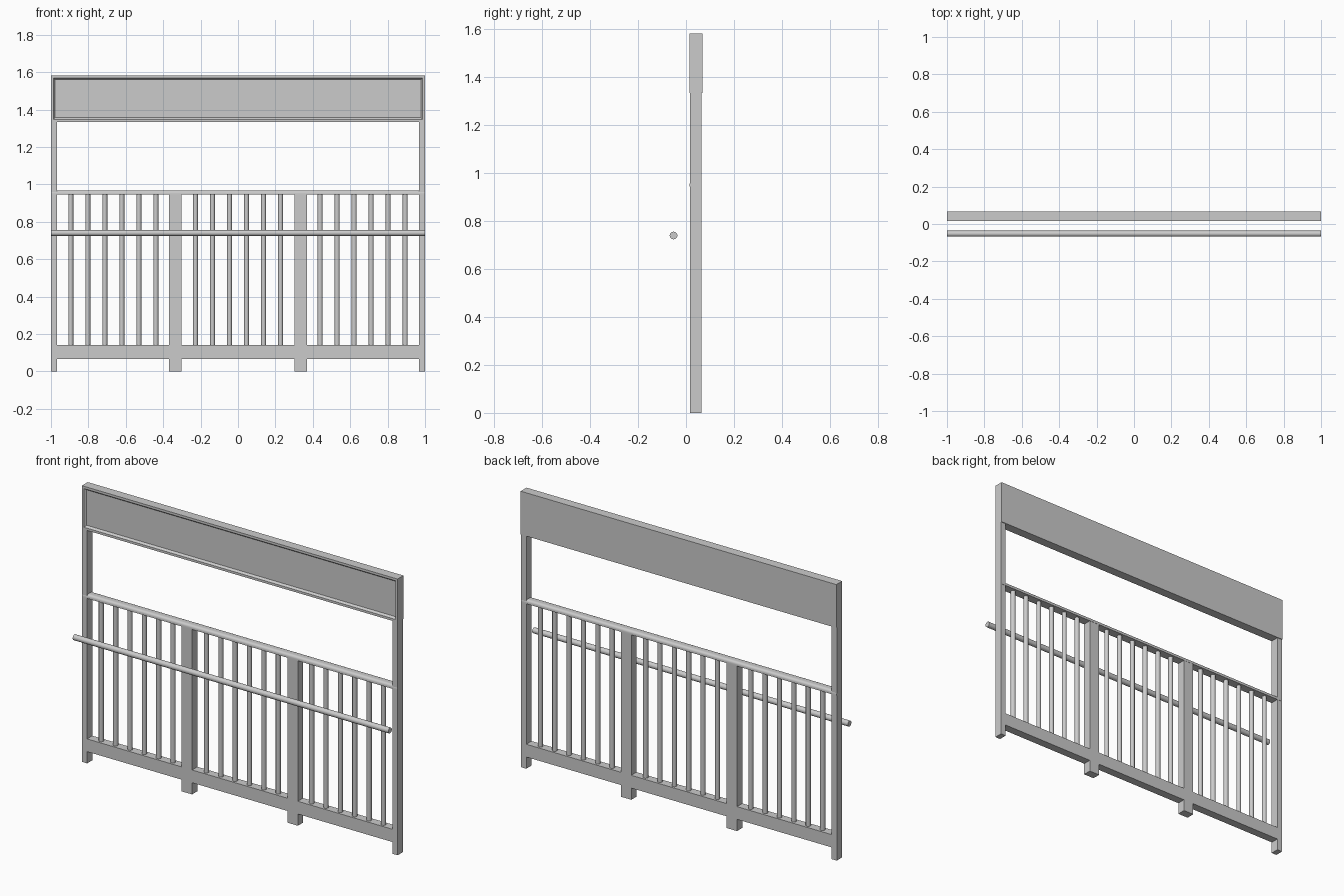
import bpy, bmesh, math

if "Cube" in bpy.data.objects:
    bpy.data.objects.remove(bpy.data.objects["Cube"])

Y0, Y1 = 0.016, 0.064          # fence front and back
YC = (Y0 + Y1) / 2


def finish(name, bm):
    bmesh.ops.recalc_face_normals(bm, faces=bm.faces)
    me = bpy.data.meshes.new(name)
    bm.to_mesh(me)
    bm.free()
    ob = bpy.data.objects.new(name, me)
    bpy.context.collection.objects.link(ob)
    return ob


def box_bm(x0, x1, y0, y1, z0, z1):
    bm = bmesh.new()
    bmesh.ops.create_cube(bm, size=1)
    for v in bm.verts:
        v.co = ((x0 + x1) / 2 + v.co.x * (x1 - x0),
                (y0 + y1) / 2 + v.co.y * (y1 - y0),
                (z0 + z1) / 2 + v.co.z * (z1 - z0))
    return bm


def box(name, *dims):
    return finish(name, box_bm(*dims))


def smooth(ob):
    bpy.ops.object.select_all(action='DESELECT')
    ob.select_set(True)
    bpy.context.view_layer.objects.active = ob
    bpy.ops.object.shade_smooth_by_angle(angle=math.radians(35))


def rod(name, radius, length, loc, rot=(0, 0, 0), sides=16):
    bpy.ops.mesh.primitive_cylinder_add(vertices=sides, radius=radius, depth=length,
                                        location=loc, rotation=rot)
    ob = bpy.context.object
    ob.name = name
    smooth(ob)
    return ob


# Sign board with a sloped recess in its front face
bm = box_bm(-1, 1, 0.015, 0.068, 1.334, 1.582)
bm.normal_update()
front = [f for f in bm.faces if f.normal.y < -0.9]
bmesh.ops.inset_region(bm, faces=front, thickness=0.019)
bmesh.ops.inset_region(bm, faces=front, thickness=0.013, depth=-0.012)
finish("sign_board", bm)

# Posts and bottom rails
for s, side in ((-1, "left"), (1, "right")):
    box(f"outer_post_{side}", *sorted((s * 0.967, s * 1.0)), Y0, Y1, 0, 1.334)
    box(f"inner_post_{side}", *sorted((s * 0.302, s * 0.368)), Y0, Y1, 0, 0.945)
for i, (a, b) in enumerate(((-0.967, -0.368), (-0.302, 0.302), (0.368, 0.967))):
    box(f"bottom_rail_{i + 1}", a, b, Y0, Y1, 0.067, 0.14)

# Top rail: flat underside, rounded top
bm = box_bm(-1, 1, 0.0148, 0.0652, 0.945, 0.967)
edges = [e for e in bm.edges
         if all(v.co.z > 0.96 for v in e.verts)
         and abs(e.verts[0].co.x - e.verts[1].co.x) > 1]
bmesh.ops.bevel(bm, geom=edges, offset=0.014, segments=5, profile=0.5, affect='EDGES')
smooth(finish("top_rail", bm))

# Balusters, six per bay
for bay, start in enumerate((-0.894, -0.2275, 0.439)):
    for i in range(6):
        rod(f"baluster_{bay + 1}_{i + 1}", 0.0135, 0.815,
            (start + i * 0.091, YC, 0.5425), sides=12)

# Handrail in front
rod("handrail", 0.016, 2.0, (0, -0.052, 0.74), (0, math.pi / 2, 0), sides=24)
